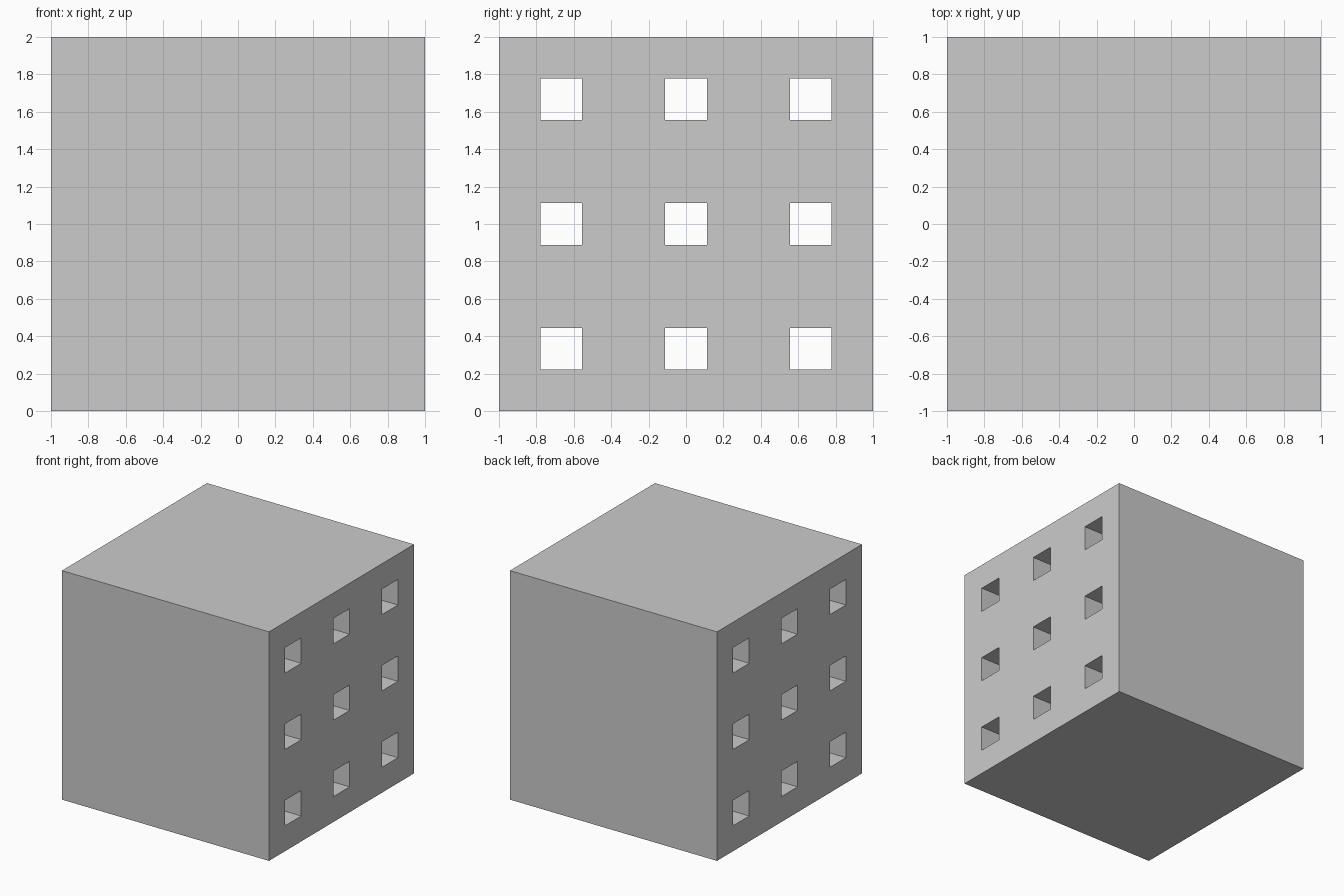
import bpy, bmesh

if "Cube" in bpy.data.objects:
    bpy.data.objects.remove(bpy.data.objects["Cube"])

# Grid lines across the pierced face: solid / hole / solid / hole ...
LINES = [k / 9 for k in (-9, -7, -5, -1, 1, 5, 7, 9)]
DEPTH = 2.0

bm = bmesh.new()

# Pierced end face at x = -1: skip the cells that are holes
grid = [[bm.verts.new((-DEPTH / 2, y, z + 1)) for z in LINES] for y in LINES]
for i in range(len(LINES) - 1):
    for j in range(len(LINES) - 1):
        if i % 2 and j % 2:
            continue
        bm.faces.new((grid[i][j], grid[i][j + 1], grid[i + 1][j + 1], grid[i + 1][j]))

# Extrude through the block, so the nine square tunnels run along x
ext = bmesh.ops.extrude_face_region(bm, geom=bm.faces[:], use_keep_orig=True)
moved = [g for g in ext["geom"] if isinstance(g, bmesh.types.BMVert)]
bmesh.ops.translate(bm, verts=moved, vec=(DEPTH, 0, 0))
bmesh.ops.recalc_face_normals(bm, faces=bm.faces[:])

mesh = bpy.data.meshes.new("pierced_block")
bm.to_mesh(mesh)
bm.free()
block = bpy.data.objects.new("pierced_block", mesh)
bpy.context.collection.objects.link(block)
